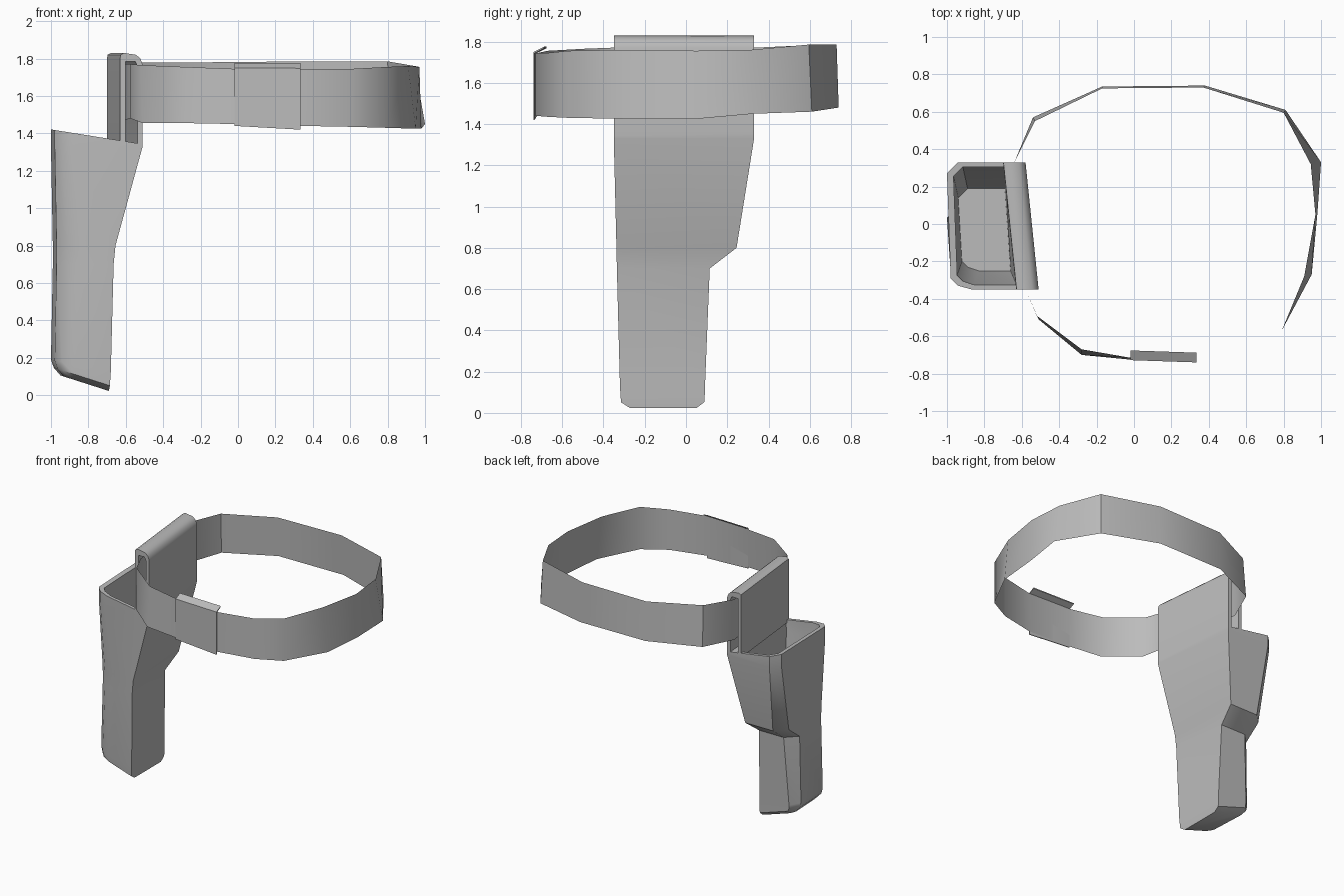
import bpy, bmesh, math

cube = bpy.data.objects.get("Cube")
if cube:
    bpy.data.objects.remove(cube, do_unlink=True)

grey = bpy.data.materials.new("grey leather")
grey.use_nodes = True
GREY = (0.5, 0.5, 0.5, 1)
grey.diffuse_color = GREY
grey.node_tree.nodes["Principled BSDF"].inputs["Base Color"].default_value = GREY


def loft(name, rings, cyclic=True, caps=True, smooth=40, fix=True):
    """Skin a list of equally long point rings into one object."""
    bm = bmesh.new()
    vs = [[bm.verts.new(p) for p in ring] for ring in rings]
    n = len(rings[0])
    for a, b in zip(vs, vs[1:]):
        for i in range(n if cyclic else n - 1):
            j = (i + 1) % n
            bm.faces.new((a[i], a[j], b[j], b[i]))
    if caps:
        bm.faces.new(vs[0][::-1])
        bm.faces.new(vs[-1])
    if fix:
        bmesh.ops.recalc_face_normals(bm, faces=bm.faces)
    me = bpy.data.meshes.new(name)
    bm.to_mesh(me)
    bm.free()
    ob = bpy.data.objects.new(name, me)
    bpy.context.collection.objects.link(ob)
    me.materials.append(grey)
    bpy.ops.object.select_all(action='DESELECT')
    ob.select_set(True)
    bpy.context.view_layer.objects.active = ob
    bpy.ops.object.shade_smooth_by_angle(angle=math.radians(smooth))
    return ob


# Pocket: outer skin from the toe up to the rim, then the lining down to its floor
def section(inner_f, inner_b, outer, front, back, z, tilt=0.0, ch=0.06):
    """Chamfered outline; tilt raises the outer side relative to the inner side."""
    pts = [(inner_f, front), (outer + 2.2 * ch, front), (outer + ch, front + 0.02),
           (outer + 0.02, front + ch), (outer, back - ch), (outer + ch, back), (inner_b, back)]
    return [(x, y, z + tilt * (-0.65 - x)) for x, y in pts]


pocket = [
    section(-0.69, -0.69, -0.95, -0.27, 0.05, 0.01, 0.32, 0.03),
    section(-0.685, -0.69, -0.985, -0.315, 0.09, 0.04, 0.32, 0.05),
    section(-0.68, -0.69, -1.0, -0.32, 0.092, 0.12, 0.2),
    section(-0.665, -0.70, -0.99, -0.335, 0.115, 0.70, 0, 0.08),
    section(-0.655, -0.675, -0.99, -0.337, 0.245, 0.80, 0, 0.08),
    section(-0.51, -0.58, -1.0, -0.35, 0.33, 1.33),
    section(-0.51, -0.58, -1.0, -0.35, 0.33, 1.365, 0.16),
    section(-0.62, -0.69, -0.965, -0.325, 0.305, 1.365, 0.16, 0.05),
    section(-0.63, -0.69, -0.965, -0.32, 0.305, 1.28, 0, 0.05),
    section(-0.66, -0.69, -0.94, -0.25, 0.19, 0.82, 0, 0.05),
]
loft("holster_pocket", pocket)

# Belt loop: a folded strap profile (offset from inner face, height), swept front to back
fold = [(0, 1.33), (0, 1.77), (-0.012, 1.80), (-0.035, 1.82), (-0.10, 1.83), (-0.118, 1.82),
        (-0.12, 1.80), (-0.12, 1.34), (-0.092, 1.34), (-0.092, 1.785), (-0.04, 1.785),
        (-0.028, 1.76), (-0.028, 1.33)]
loft("belt_loop", [[(x0 + u, y, z) for u, z in fold] for x0, y in ((-0.51, -0.35), (-0.58, 0.33))])

# Belt: top x, y, z followed by bottom x, y, z at each bend
bends = [
    (-0.575, -0.36, 1.77, -0.575, -0.36, 1.48),
    (-0.52, -0.49, 1.765, -0.51, -0.51, 1.455),
    (-0.28, -0.67, 1.755, -0.28, -0.70, 1.455),
    (-0.02, -0.715, 1.745, -0.02, -0.725, 1.45),
    (0.34, -0.73, 1.745, 0.34, -0.73, 1.44),
    (0.61, -0.67, 1.745, 0.61, -0.67, 1.435),
    (0.79, -0.57, 1.755, 0.79, -0.57, 1.43),
    (0.91, -0.28, 1.76, 0.95, -0.27, 1.425),
    (0.97, 0.05, 1.755, 0.98, 0.05, 1.425),
    (0.945, 0.32, 1.76, 1.0, 0.33, 1.45),
    (0.80, 0.595, 1.785, 0.81, 0.61, 1.46),
    (0.37, 0.73, 1.785, 0.38, 0.74, 1.48),
    (-0.17, 0.725, 1.78, -0.17, 0.735, 1.48),
    (-0.53, 0.55, 1.78, -0.54, 0.57, 1.47),
    (-0.64, 0.33, 1.77, -0.64, 0.33, 1.46),
]
loft("belt", [[b[3:] for b in bends], [b[:3] for b in bends]], caps=False, fix=False)

# Buckle: thin front plate with a lip folded back over the belt
plate = [(0, 1.445), (0, 1.75), (0.052, 1.775), (0.052, 1.768), (0.006, 1.745), (0.006, 1.445)]
loft("buckle", [[(x, y0 + v, z + dz * (1.775 - z) / 0.33) for v, z in plate]
                for x, y0, dz in ((-0.02, -0.728, -0.005), (0.335, -0.74, -0.025))], smooth=30)
